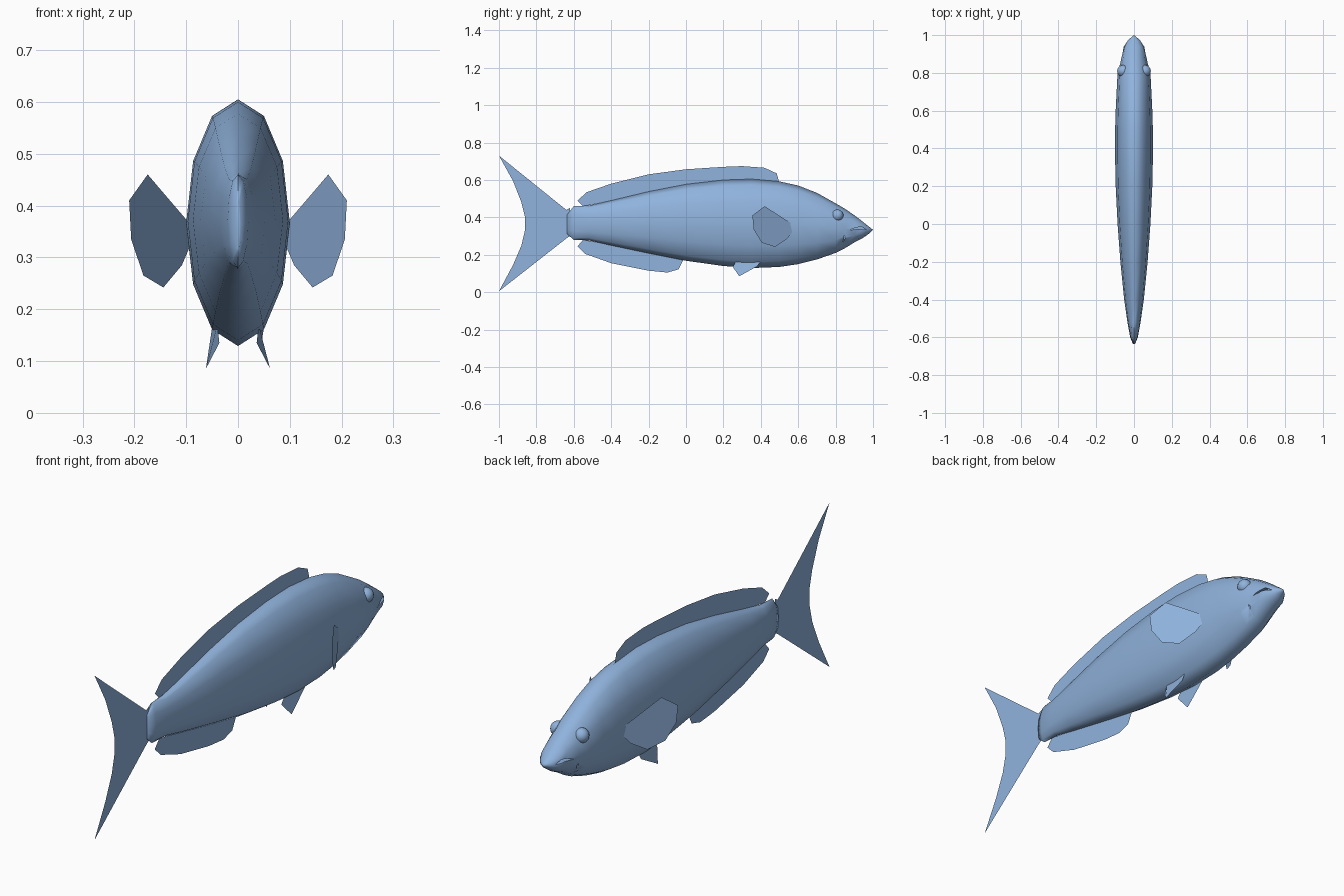
import bpy, bmesh, math
from mathutils import Vector

old = bpy.data.objects.get("Cube")
if old:
    bpy.data.objects.remove(old, do_unlink=True)

# One flat colour for the whole fish
blue = bpy.data.materials.new("fish blue")
blue.use_nodes = True
COLOUR = (0.28, 0.45, 0.72, 1)
blue.diffuse_color = COLOUR
blue.node_tree.nodes["Principled BSDF"].inputs["Base Color"].default_value = COLOUR


def make(name, verts, faces):
    mesh = bpy.data.meshes.new(name)
    mesh.from_pydata(verts, [], faces)
    bm = bmesh.new()
    bm.from_mesh(mesh)
    bmesh.ops.recalc_face_normals(bm, faces=bm.faces)
    bm.to_mesh(mesh)
    bm.free()
    obj = bpy.data.objects.new(name, mesh)
    bpy.context.collection.objects.link(obj)
    mesh.materials.append(blue)
    return obj


def activate(obj):
    bpy.ops.object.select_all(action='DESELECT')
    obj.select_set(True)
    bpy.context.view_layer.objects.active = obj


def sheet(name, points):
    return make(name, points, [range(len(points))])


def prism(name, outline, x0, x1):
    n = len(outline)
    verts = [(x, y, z) for x in (x0, x1) for y, z in outline]
    sides = [(i, (i + 1) % n, n + (i + 1) % n, n + i) for i in range(n)]
    return make(name, verts, sides + [range(n), range(n, 2 * n)])


# Body stations: y, top, bottom, half width
STATIONS = [
    (-.635, .415, .31, .006), (-.6, .46, .28, .02), (-.52, .463, .277, .035),
    (-.4, .49, .25, .052), (-.2, .538, .208, .072), (0, .577, .168, .087),
    (.2, .6, .14, .097), (.35, .605, .129, .1), (.5, .592, .135, .1),
    (.6, .57, .15, .097), (.7, .531, .175, .092), (.8, .475, .21, .087),
    (.85, .446, .235, .073), (.9, .411, .266, .062), (.94, .381, .286, .054),
    (.97, .357, .306, .034), (.988, .343, .322, .015),
]
SIDES = 12
verts, faces = [], []
for y, top, bottom, half in STATIONS:
    for k in range(SIDES):
        a = math.tau * k / SIDES
        verts.append((half * math.sin(a), y,
                      (top + bottom) / 2 + (top - bottom) / 2 * math.cos(a)))
for r in range(len(STATIONS) - 1):
    for k in range(SIDES):
        a, b = r * SIDES + k, r * SIDES + (k + 1) % SIDES
        faces.append((a, b, b + SIDES, a + SIDES))
faces.append(range(SIDES))
nose = len(verts)
verts.append((0, 1, .333))
faces += [(nose - SIDES + k, nose - SIDES + (k + 1) % SIDES, nose) for k in range(SIDES)]
body = make("body", verts, faces)

# Mouth slits and jaw creases cut into both cheeks
MOUTH = [(.875, .332), (.925, .338), (.965, .333), (.94, .35), (.91, .346)]
CREASE = [(.838, .262), (.853, .292), (.846, .302)]
for outline, depth in ((MOUTH, .032), (CREASE, .045)):
    for side in (-1, 1):
        cutter = prism("cheek cutter", outline, side * depth, side * .15)
        cutter.hide_render = True
        cut = body.modifiers.new("cut", 'BOOLEAN')
        cut.operation = 'DIFFERENCE'
        cut.solver = 'EXACT'
        cut.object = cutter
        activate(body)
        bpy.ops.object.modifier_apply(modifier=cut.name)
        bpy.data.objects.remove(cutter, do_unlink=True)
activate(body)
bpy.ops.object.shade_smooth_by_angle(angle=math.radians(70))

# Fins lying in the middle plane: y, z outlines
MIDDLE_FINS = {
    "tail_fin": [(-.62, .45), (-.64, .44), (-1, .73), (-.925, .595), (-.88, .48),
                 (-.86, .4), (-.86, .335), (-.88, .25), (-.925, .145), (-1, .005),
                 (-.64, .287), (-.62, .3)],
    "dorsal_fin": [(-.55, .46), (-.58, .49), (-.53, .535), (-.4, .58), (-.2, .63),
                   (0, .657), (.2, .67), (.3, .674), (.42, .665), (.485, .635),
                   (.5, .58), (.2, .58), (-.2, .52)],
    "anal_fin": [(-.55, .28), (-.58, .245), (-.54, .205), (-.4, .155), (-.2, .115),
                 (-.1, .105), (-.04, .122), (-.01, .18), (-.2, .22)],
}
for name, outline in MIDDLE_FINS.items():
    sheet(name, [(0, y, z) for y, z in outline])

# Paired fins and eyes
PECTORAL = [(.56, .37), (.42, .46), (.355, .41), (.362, .335), (.405, .265),
            (.475, .242), (.54, .285), (.575, .33)]
PELVIC = [(.036, .25, .135), (.062, .285, .085), (.046, .38, .138),
          (.05, .4, .165), (.04, .27, .17)]
for side, label in ((1, "left"), (-1, "right")):
    sheet(label + "_pectoral_fin",
          [(side * (.1 + (.555 - y) * .55), y, z) for y, z in PECTORAL])
    sheet(label + "_pelvic_fin", [(side * x, y, z) for x, y, z in PELVIC])
    bpy.ops.mesh.primitive_uv_sphere_add(segments=16, ring_count=10, radius=.032,
                                         location=(side * .057, .81, .41))
    eye = bpy.context.object
    eye.name = label + "_eye"
    eye.data.materials.append(blue)
    bpy.ops.object.shade_smooth()
